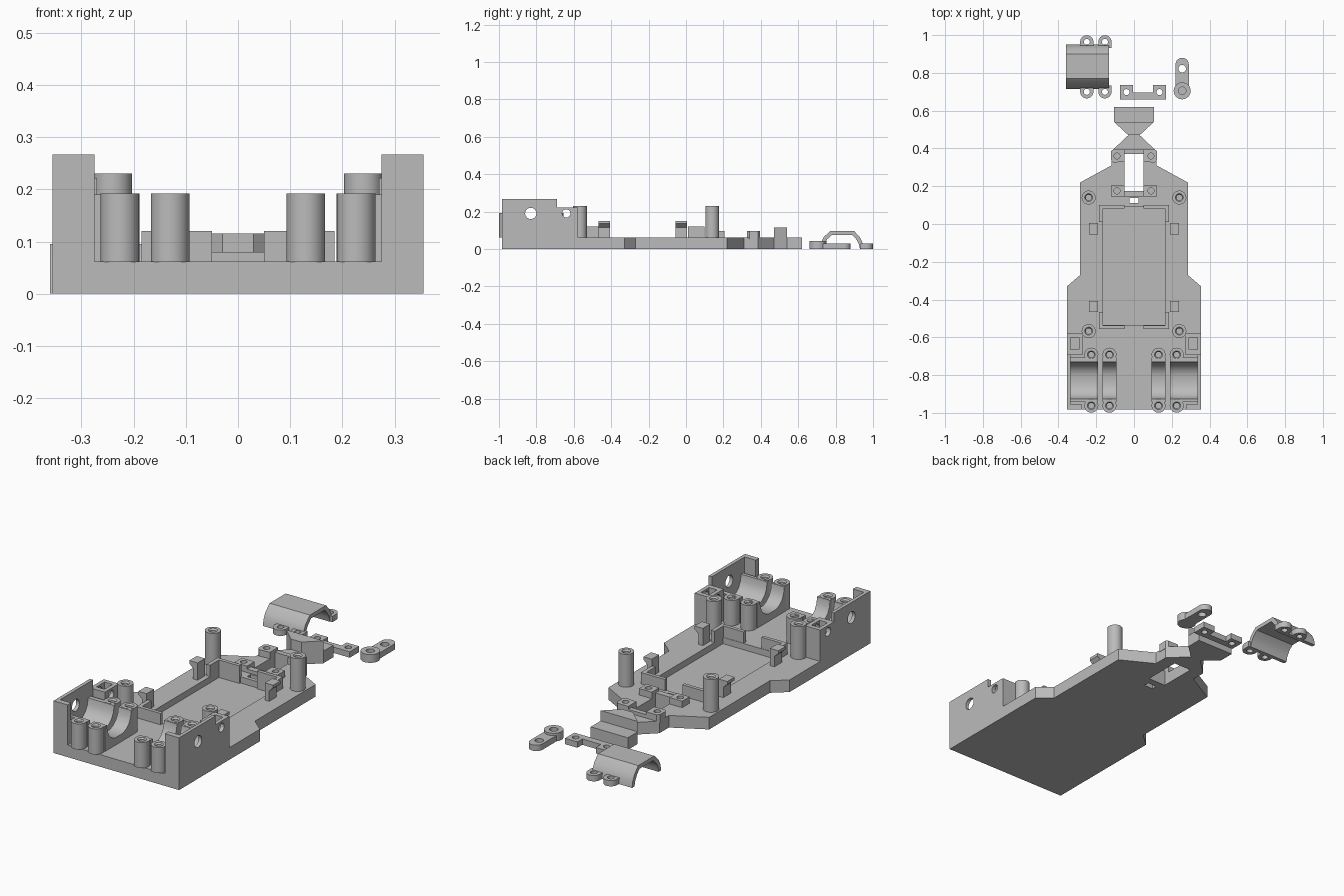
import bpy, bmesh, math
from mathutils import Matrix

if "Cube" in bpy.data.objects:
    bpy.data.objects.remove(bpy.data.objects["Cube"])

grey = bpy.data.materials.new("plain grey")
grey.diffuse_color = (0.5, 0.5, 0.5, 1)
grey.use_nodes = True
grey.node_tree.nodes["Principled BSDF"].inputs["Base Color"].default_value = grey.diffuse_color


def finish(name, bm, smooth=False):
    bmesh.ops.recalc_face_normals(bm, faces=bm.faces)
    me = bpy.data.meshes.new(name)
    bm.to_mesh(me)
    bm.free()
    me.materials.append(grey)
    ob = bpy.data.objects.new(name, me)
    bpy.context.collection.objects.link(ob)
    if smooth:
        bpy.context.view_layer.objects.active = ob
        bpy.ops.object.select_all(action='DESELECT')
        ob.select_set(True)
        bpy.ops.object.shade_smooth_by_angle(angle=math.radians(30))
    return ob


def prism(name, pts, a, b, axis='z', smooth=False):
    """Extrude a 2D outline from a to b along an axis."""
    place = {'x': lambda p, t: (t, p[0], p[1]),
             'y': lambda p, t: (p[0], t, p[1]),
             'z': lambda p, t: (p[0], p[1], t)}[axis]
    bm = bmesh.new()
    f = bm.faces.new([bm.verts.new(place(p, a)) for p in pts])
    ext = bmesh.ops.extrude_face_region(bm, geom=[f])
    d = place((0, 0), b - a)
    bmesh.ops.translate(bm, vec=d, verts=[v for v in ext['geom'] if isinstance(v, bmesh.types.BMVert)])
    return finish(name, bm, smooth)


def box(name, x0, x1, y0, y1, z0, z1):
    return prism(name, [(x0, y0), (x1, y0), (x1, y1), (x0, y1)], z0, z1)


def circle(cx, cy, r, n=32):
    return [(cx + r * math.cos(2 * math.pi * i / n), cy + r * math.sin(2 * math.pi * i / n)) for i in range(n)]


def cut(ob, *cutters):
    for c in cutters:
        m = ob.modifiers.new("cut", 'BOOLEAN')
        m.operation, m.object, m.solver = 'DIFFERENCE', c, 'EXACT'
        bpy.context.view_layer.objects.active = ob
        bpy.ops.object.modifier_apply(modifier=m.name)
        bpy.data.objects.remove(c)
    return ob


def post(name, x, y, r, z0, z1, hole=0.015, depth=0.06):
    """Round post with a countersunk blind screw hole."""
    prof = [(0, z0), (r, z0), (r, z1), (hole + 0.006, z1), (hole, z1 - 0.008), (hole, z1 - depth), (0, z1 - depth)]
    bm = bmesh.new()
    vs = [bm.verts.new((p[0], 0, p[1])) for p in prof]
    es = [bm.edges.new(e) for e in zip(vs, vs[1:])]
    bmesh.ops.spin(bm, geom=vs + es, axis=(0, 0, 1), cent=(0, 0, 0), angle=2 * math.pi, steps=32)
    bmesh.ops.remove_doubles(bm, verts=bm.verts, dist=1e-5)
    bm.transform(Matrix.Translation((x, y, 0)))
    return finish(name, bm, True)


def sides(lo, hi, s):
    return (lo, hi) if s > 0 else (-hi, -lo)


T = 0.062  # floor plate thickness

# Floor plate with battery recess and steering openings
half = [(0.355, -0.983), (0.355, -0.33), (0.285, -0.27), (0.285, 0.22), (0.12, 0.31), (0.12, 0.385),
        (0.03, 0.47), (0.105, 0.54), (0.105, 0.62)]
floor = prism("floor_plate", half + [(-x, y) for x, y in reversed(half)], 0, T)
cut(floor, box("recess", -0.165, 0.165, -0.535, 0.09, 0.03, 0.2),
    box("opening", -0.05, 0.05, 0.175, 0.37, -0.1, 0.2),
    box("slot", -0.025, 0.025, 0.11, 0.138, -0.1, 0.2))

# Raised neck behind the bumper
prism("bumper_neck", [(-0.03, 0.47), (0.03, 0.47), (0.105, 0.54), (-0.105, 0.54)], T - 0.01, 0.115)

# Steering mount crossbars
box("rear_steering_bar", -0.05, 0.05, 0.145, 0.175, T - 0.01, 0.08)
box("front_steering_bar", -0.05, 0.05, 0.37, 0.395, T - 0.01, 0.08)

for s in (-1, 1):
    tag = "left" if s < 0 else "right"
    # Steering mount blocks
    a, b = sides(0.05, 0.122, s)
    cut(box(tag + "_rear_steering_block", a, b, 0.145, 0.205, T - 0.01, 0.095),
        prism("hole", circle(s * 0.09, 0.175, 0.016), 0.07, 0.2))
    pts = [(0.05, 0.33), (0.11, 0.325), (0.122, 0.34), (0.122, 0.385), (0.11, 0.395), (0.05, 0.395)]
    cut(prism(tag + "_front_steering_block", [(s * x, y) for x, y in pts], T - 0.01, 0.095),
        prism("hole", circle(s * 0.09, 0.36, 0.016), 0.07, 0.2))

    # Battery corner guards and clips
    for y, d, where in ((0.10, -1, "front"), (-0.555, 1, "rear")):
        guard = [(0.05, 0), (0.185, 0), (0.185, 0.09), (0.165, 0.09), (0.165, 0.018), (0.05, 0.018)]
        prism(f"{tag}_{where}_battery_guard", [(s * x, y + d * v) for x, v in guard], 0.03, 0.12)
    hook = [(0.19, T - 0.01), (0.215, T - 0.01), (0.215, 0.115), (0.237, 0.135), (0.237, 0.15), (0.19, 0.15)]
    for y, where in ((-0.055, "front"), (-0.467, "rear")):
        prism(f"{tag}_{where}_battery_clip", [(s * x, z) for x, z in hook], y, y + 0.06, 'y')

    # Tall body posts
    post(tag + "_front_body_post", s * 0.24, 0.14, 0.037, T - 0.01, 0.23)
    post(tag + "_rear_body_post", s * 0.24, -0.567, 0.037, T - 0.01, 0.23)

    # Rear side wall with end return and axle hole
    wall = [(0.355, -0.983), (0.355, -0.69), (0.337, -0.69), (0.337, -0.955), (0.275, -0.955), (0.275, -0.983)]
    a, b = sides(0.25, 0.45, s)
    cut(prism(tag + "_side_wall", [(s * x, y) for x, y in wall], T - 0.01, 0.267),
        prism("axle_hole", circle(-0.83, 0.19, 0.03), a, b, 'x'))

    # Pocketed side box
    a2, b2 = sides(0.27, 0.355, s)
    a3, b3 = sides(0.29, 0.335, s)
    cut(box(tag + "_side_box", a2, b2, -0.691, -0.577, T - 0.01, 0.222),
        box("pocket", a3, b3, -0.665, -0.6, 0.08, 0.4),
        prism("shaft_hole", circle(-0.64, 0.19, 0.022), a, b, 'x'))

    # Motor cradles with screw posts
    cradle = [(-0.943, T - 0.01), (-0.707, T - 0.01), (-0.707, 0.19), (-0.73, 0.19), (-0.735, 0.158),
              (-0.75, 0.13), (-0.773, 0.11), (-0.80, 0.10), (-0.86, 0.10), (-0.885, 0.11), (-0.908, 0.13),
              (-0.922, 0.158), (-0.926, 0.19), (-0.943, 0.19)]
    for lo, hi, px, kind in ((0.093, 0.166, 0.13, "inner"), (0.19, 0.338, 0.226, "outer")):
        a, b = sides(lo, hi, s)
        prism(f"{tag}_{kind}_cradle", cradle, a, b, 'x', True)
        for y, where in ((-0.692, "front"), (-0.962, "rear")):
            post(f"{tag}_{kind}_{where}_cradle_post", s * px, y, 0.037, T - 0.001, 0.192)

# Loose motor cover: bent sheet with screw ears
arch = [(0.715, 0.0), (0.72, 0.03), (0.735, 0.062), (0.77, 0.095), (0.90, 0.095), (0.93, 0.062), (0.945, 0.03),
        (0.95, 0.0), (0.93, 0.0), (0.925, 0.025), (0.91, 0.052), (0.89, 0.075), (0.78, 0.075), (0.755, 0.052),
        (0.74, 0.025), (0.735, 0.0)]
prism("motor_cover", arch, -0.36, -0.132, 'x', True)
for x in (-0.25, -0.154):
    for y, d in ((0.964, -1), (0.7, 1)):
        half_round = [(x + 0.035 * math.cos(i * math.pi / 16), y - d * 0.035 * math.sin(i * math.pi / 16))
                      for i in range(17)]
        ear = half_round + [(x - 0.035, y + d * 0.032), (x + 0.035, y + d * 0.032)]
        cut(prism("cover_ear", ear, 0, 0.03, smooth=True), prism("hole", circle(x, y, 0.016), -0.1, 0.1))

# Loose retaining bar
bar = [(-0.075, 0.66), (0.17, 0.66), (0.17, 0.735), (0.1, 0.735), (0.1, 0.695), (-0.005, 0.695),
       (-0.005, 0.735), (-0.075, 0.735)]
cut(prism("retaining_bar", bar, 0, 0.03),
    *[prism("hole", circle(x, 0.698, 0.016), -0.1, 0.1) for x in (-0.04, 0.135)])

# Loose steering link
link = [(0.255 + 0.035 * math.cos(i * math.pi / 16), 0.845 + 0.035 * math.sin(i * math.pi / 16)) for i in range(17)]
cut(prism("link_arm", link + [(0.22, 0.705), (0.29, 0.705)], 0, 0.03, smooth=True),
    prism("hole", circle(0.255, 0.822, 0.02), -0.1, 0.1),
    prism("hole", circle(0.255, 0.705, 0.03), -0.1, 0.1))
cut(prism("link_hub", circle(0.255, 0.705, 0.045), 0, 0.042, smooth=True),
    prism("hole", circle(0.255, 0.705, 0.02), 0.015, 0.1))
